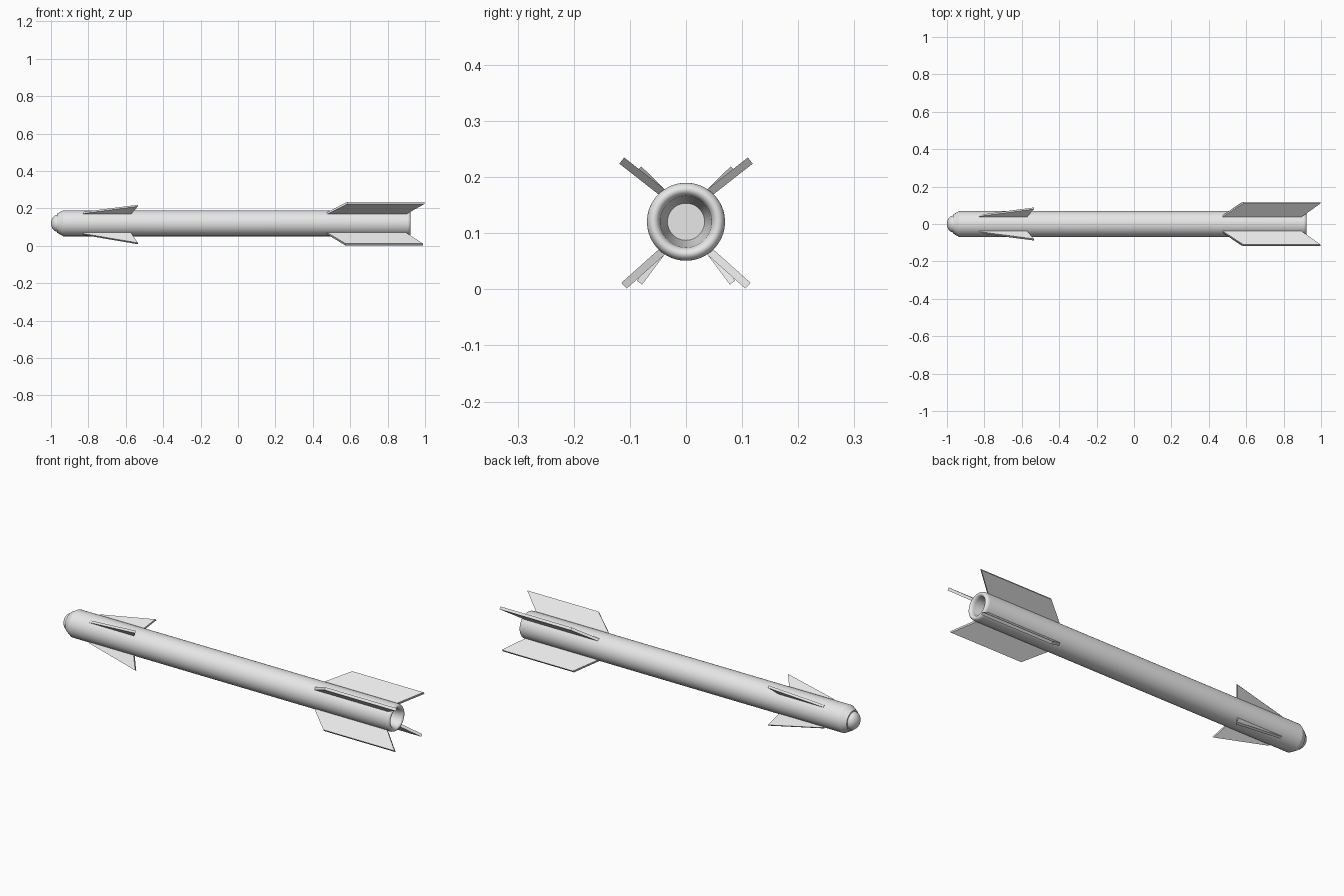
import bpy, bmesh, math
from mathutils import Vector

if "Cube" in bpy.data.objects:
    bpy.data.objects.remove(bpy.data.objects["Cube"])

CZ = 0.1205   # height of the body axis
SIDES = 64

mat = bpy.data.materials.new("light_grey")
mat.diffuse_color = (0.8, 0.8, 0.8, 1)
mat.use_nodes = True
mat.node_tree.nodes["Principled BSDF"].inputs["Base Color"].default_value = mat.diffuse_color


def make_object(name, bm, angle):
    bmesh.ops.recalc_face_normals(bm, faces=bm.faces)
    me = bpy.data.meshes.new(name)
    bm.to_mesh(me)
    bm.free()
    me.materials.append(mat)
    ob = bpy.data.objects.new(name, me)
    bpy.context.collection.objects.link(ob)
    bpy.ops.object.select_all(action='DESELECT')
    ob.select_set(True)
    bpy.context.view_layer.objects.active = ob
    bpy.ops.object.shade_smooth_by_angle(angle=math.radians(angle))
    return ob


def lathe(name, profile):
    """Revolve (x, radius) points about the body axis; ends are capped."""
    bm = bmesh.new()
    rings = []
    for x, r in profile:
        rings.append([bm.verts.new((x, r * math.cos(a), CZ + r * math.sin(a)))
                      for a in (2 * math.pi * i / SIDES for i in range(SIDES))])
    for a, b in zip(rings, rings[1:]):
        for i in range(SIDES):
            j = (i + 1) % SIDES
            bm.faces.new((a[i], a[j], b[j], b[i]))
    bm.faces.new(rings[0])
    bm.faces.new(rings[-1])
    return make_object(name, bm, 30)


def fin_pair(name, root, tip, outline, thick):
    """Plate from root to tip in (y, z); outline is (x, fraction of span)."""
    r, t = Vector((0, *root)), Vector((0, *tip))
    span = t - r
    n = Vector((0, -span.z, span.y)).normalized() * thick / 2
    bm = bmesh.new()
    lo, hi = [[bm.verts.new(Vector((x, 0, 0)) + r + span * s + n * k)
               for x, s in outline] for k in (-1, 1)]
    bm.faces.new(lo)
    bm.faces.new(hi)
    for i in range(len(lo)):
        j = (i + 1) % len(lo)
        bm.faces.new((lo[i], lo[j], hi[j], hi[i]))
    ob = make_object(name, bm, 10)
    mirror = ob.modifiers.new("mirror", 'MIRROR')
    mirror.use_axis = (False, True, False)


# Body tube: chamfered front, rounded rear lip, hollow nozzle with a flat floor
lip = [(0.905 + 0.0175 * math.sin(a), 0.0575 + 0.012 * math.cos(a))
       for a in (math.pi * i / 12 for i in range(13))]
lathe("body", [(-0.967, 0.051), (-0.935, 0.0695)] + lip
      + [(0.87, 0.041), (0.82, 0.033)])

# Domed seeker nose
lathe("nose_dome", [(-0.95, 0.045)] +
      [(-0.965 - 0.035 * math.sin(a), 0.045 * math.cos(a))
       for a in (math.pi / 2 * i / 10 for i in range(10))] + [(-1.0, 0.001)])

# Rear fins
rear = [(0.44, -0.3), (0.478, 0), (0.585, 1), (0.998, 1), (0.9, 0), (0.87, -0.3)]
rear_low = [(x - 0.01 * (s == 1), s) for x, s in rear]
fin_pair("rear_fins_upper", (0.045, 0.175), (0.1145, 0.2295), rear, 0.014)
fin_pair("rear_fins_lower", (0.045, 0.065), (0.1105, 0.0065), rear_low, 0.014)

# Front canards
front = [(-0.83, -0.4), (-0.83, 0.02), (-0.535, 1), (-0.57, 0), (-0.57, -0.4)]
fin_pair("canards_upper", (0.044, 0.176), (0.084, 0.215), front, 0.012)
fin_pair("canards_lower", (0.045, 0.063), (0.083, 0.012), front, 0.012)
